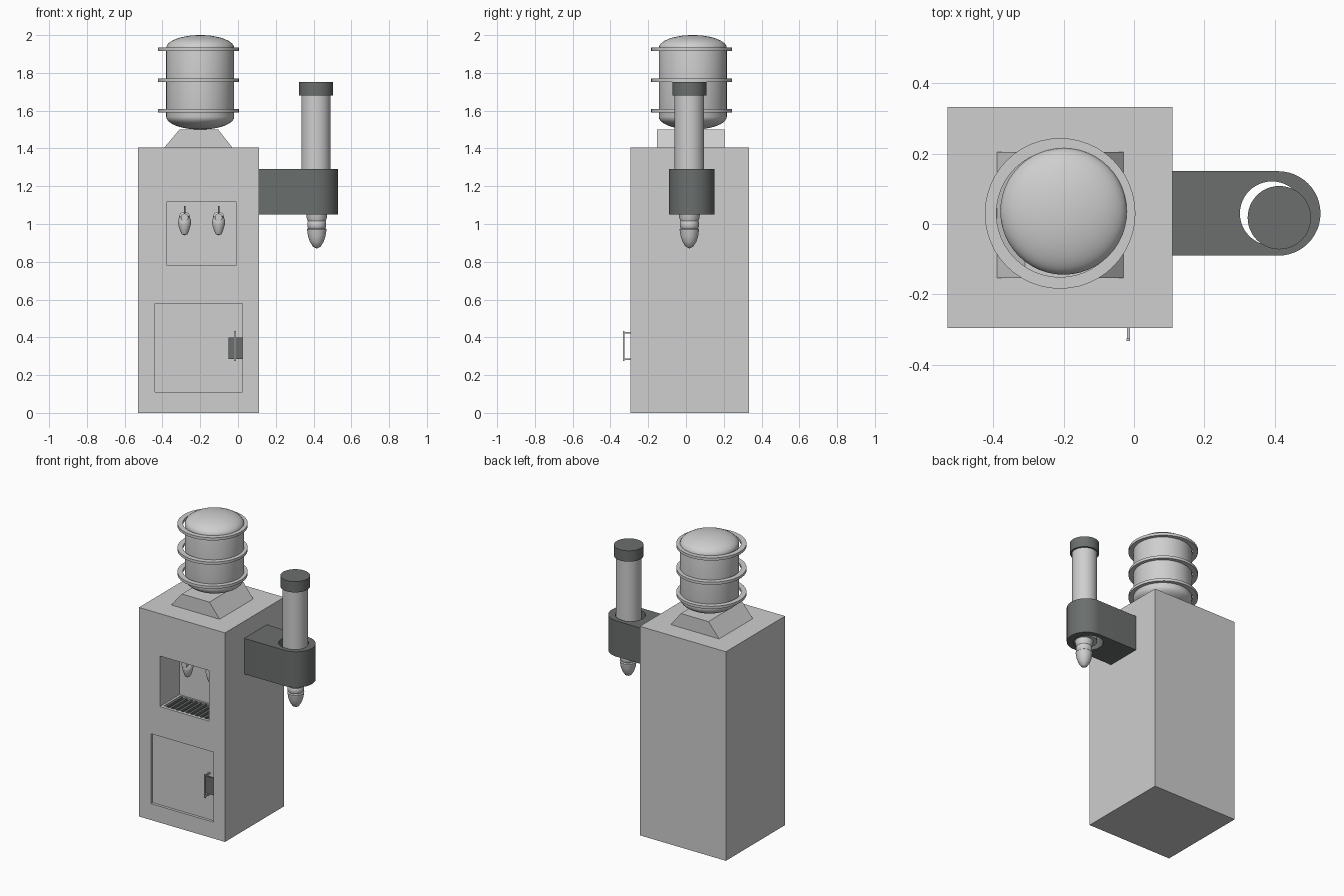
import bpy, bmesh, math
from mathutils import Matrix, Vector

if "Cube" in bpy.data.objects:
    bpy.data.objects.remove(bpy.data.objects["Cube"])


def material(name, rgb):
    m = bpy.data.materials.new(name)
    m.diffuse_color = (*rgb, 1)
    m.use_nodes = True
    m.node_tree.nodes["Principled BSDF"].inputs["Base Color"].default_value = m.diffuse_color
    return m


LIGHT = material("light grey", (0.62, 0.62, 0.62))
DARK = material("dark grey", (0.145, 0.158, 0.155))


def finish(name, bm, mat, smooth=False):
    bmesh.ops.recalc_face_normals(bm, faces=bm.faces)
    mesh = bpy.data.meshes.new(name)
    bm.to_mesh(mesh)
    bm.free()
    ob = bpy.data.objects.new(name, mesh)
    bpy.context.collection.objects.link(ob)
    mesh.materials.append(mat)
    if smooth:
        bpy.ops.object.select_all(action='DESELECT')
        ob.select_set(True)
        bpy.context.view_layer.objects.active = ob
        bpy.ops.object.shade_smooth_by_angle(angle=math.radians(35))
    return ob


def box(name, x, y, z, mat):
    bm = bmesh.new()
    bmesh.ops.create_cube(bm, size=1)
    for v in bm.verts:
        v.co = Vector([(r[0] + r[1]) / 2 + c * (r[1] - r[0]) for c, r in zip(v.co, (x, y, z))])
    return finish(name, bm, mat)


def prism(name, pts, move, mat, smooth=False):
    """Extrude a closed outline by the vector move."""
    bm = bmesh.new()
    f = bm.faces.new([bm.verts.new(p) for p in pts])
    ext = bmesh.ops.extrude_face_region(bm, geom=[f], use_keep_orig=True)
    bmesh.ops.translate(bm, vec=move, verts=[g for g in ext['geom'] if isinstance(g, bmesh.types.BMVert)])
    return finish(name, bm, mat, smooth)


def lathe(name, profile, centre, mat, closed=False, steps=48, rot=None):
    """Spin an (r, z) profile about a vertical axis through centre."""
    bm = bmesh.new()
    vs = [bm.verts.new((r, 0, z)) for r, z in profile]
    es = [bm.edges.new(p) for p in zip(vs, vs[1:])]
    if closed:
        es.append(bm.edges.new((vs[-1], vs[0])))
    bmesh.ops.spin(bm, geom=vs + es, axis=(0, 0, 1), cent=(0, 0, 0), angle=math.tau, steps=steps)
    bmesh.ops.remove_doubles(bm, verts=bm.verts, dist=1e-5)
    bm.transform(Matrix.Translation(centre) @ (rot or Matrix()))
    return finish(name, bm, mat, True)


def cut(target, cutter):
    mod = target.modifiers.new("cut", 'BOOLEAN')
    mod.operation, mod.solver, mod.object = 'DIFFERENCE', 'EXACT', cutter
    bpy.context.view_layer.objects.active = target
    bpy.ops.object.modifier_apply(modifier=mod.name)
    bpy.data.objects.remove(cutter)


# Cabinet with tap alcove, drip pit and shallow door recess
FRONT = -0.295
WALL = FRONT + 0.21
cabinet = box("cabinet", (-0.53, 0.11), (FRONT, 0.333), (0, 1.405), LIGHT)
cut(cabinet, box("alcove_cut", (-0.375, -0.01), (-0.4, WALL), (0.78, 1.12), LIGHT))
cut(cabinet, box("pit_cut", (-0.36, -0.025), (FRONT + 0.02, WALL - 0.01), (0.755, 0.8), LIGHT))
cut(cabinet, box("door_cut", (-0.44, 0.025), (-0.4, FRONT + 0.018), (0.11, 0.58), LIGHT))

# Drip grille: dark bars running front to back over the pit
box("drip_tray", (-0.36, -0.025), (FRONT + 0.02, WALL - 0.01), (0.755, 0.76), DARK)
for i in range(10):
    x = -0.355 + i * 0.0355
    box("grille_bar", (x - 0.004, x + 0.012), (FRONT + 0.02, WALL - 0.01), (0.764, 0.778), DARK)

# Door latch plate and pull handle
box("latch_plate", (-0.05, 0.025), (FRONT + 0.009, FRONT + 0.018), (0.285, 0.4), DARK)
box("handle_bar", (-0.021, -0.011), (-0.333, -0.325), (0.275, 0.433), LIGHT)
for z in (0.28, 0.42):
    box("handle_post", (-0.02, -0.012), (-0.327, FRONT + 0.018), (z, z + 0.008), LIGHT)

# Two taps on the alcove wall
quarter = Matrix.Rotation(math.pi / 2, 4, 'X')
for x in (-0.283, -0.103):
    y = WALL - 0.045
    lathe("tap_nozzle", [(0, 1.045), (0.025, 1.04), (0.035, 1.02), (0.033, 0.995), (0.022, 0.96),
                         (0.014, 0.945), (0, 0.94)], (x, y, 0), LIGHT, steps=24)
    lathe("tap_pipe", [(0, -0.045), (0.03, -0.045), (0.03, -0.03), (0.02, -0.025), (0.02, 0.04), (0, 0.04)],
          (x, y, 1.035), LIGHT, steps=24, rot=quarter)
    box("tap_lever", (x - 0.004, x + 0.004), (y - 0.012, y + 0.004), (1.03, 1.095), DARK)

# Sloped plinth under the tank
prism("tank_plinth", [(-0.39, -0.153, 1.405), (-0.03, -0.153, 1.405), (-0.105, -0.153, 1.5),
                      (-0.31, -0.153, 1.5)], (0, 0.358, 0), LIGHT)

# Domed tank with three hoops
R = 0.18
dome = [(R * math.cos(a), 0.068 * math.sin(a)) for a in [i * math.pi / 20 for i in range(11)]]
profile = [(r, 1.568 - h) for r, h in reversed(dome)] + [(r, 1.932 + h) for r, h in dome]
lathe("tank", profile, (-0.2, 0.036, 0), LIGHT)
for z in (1.6, 1.762, 1.925):
    lathe("tank_hoop", [(0.181, z - 0.009), (0.214, z - 0.009), (0.214, z + 0.009), (0.181, z + 0.009)],
          (-0.21, 0.03, 0), LIGHT, closed=True)

# Side arm with rounded end and a through hole
AX, AY = 0.41, 0.03
outline = [(0.105, AY - 0.12, 1.05)]
for i in range(25):
    a = -math.pi / 2 + math.pi * i / 24
    outline.append((AX + 0.12 * math.cos(a), AY + 0.12 * math.sin(a), 1.05))
outline.append((0.105, AY + 0.12, 1.05))
arm = prism("side_arm", outline, (0, 0, 0.24), DARK, True)
ring = [(0.392 + 0.091 * math.cos(i * math.tau / 48), AY + 0.091 * math.sin(i * math.tau / 48), 1.0)
        for i in range(48)]
cut(arm, prism("arm_hole_cut", ring, (0, 0, 0.4), DARK))

# Upright tube through the arm, with cap and pointed tip
TUBE = (0.413, 0.018, 0)
lathe("tube", [(0, 1.055), (0.078, 1.055), (0.078, 1.685), (0, 1.685)], TUBE, LIGHT)
lathe("tube_cap", [(0, 1.68), (0.09, 1.68), (0.09, 1.753), (0, 1.753)], TUBE, DARK)
lathe("tube_tip", [(0, 1.06), (0.056, 1.06), (0.054, 1.035), (0.047, 1.015), (0.05, 1.01), (0.05, 0.985),
                   (0.045, 0.977), (0.052, 0.972), (0.046, 0.935), (0.036, 0.905), (0.02, 0.88), (0, 0.87)],
      (0.417, 0.018, 0), LIGHT, steps=32)
